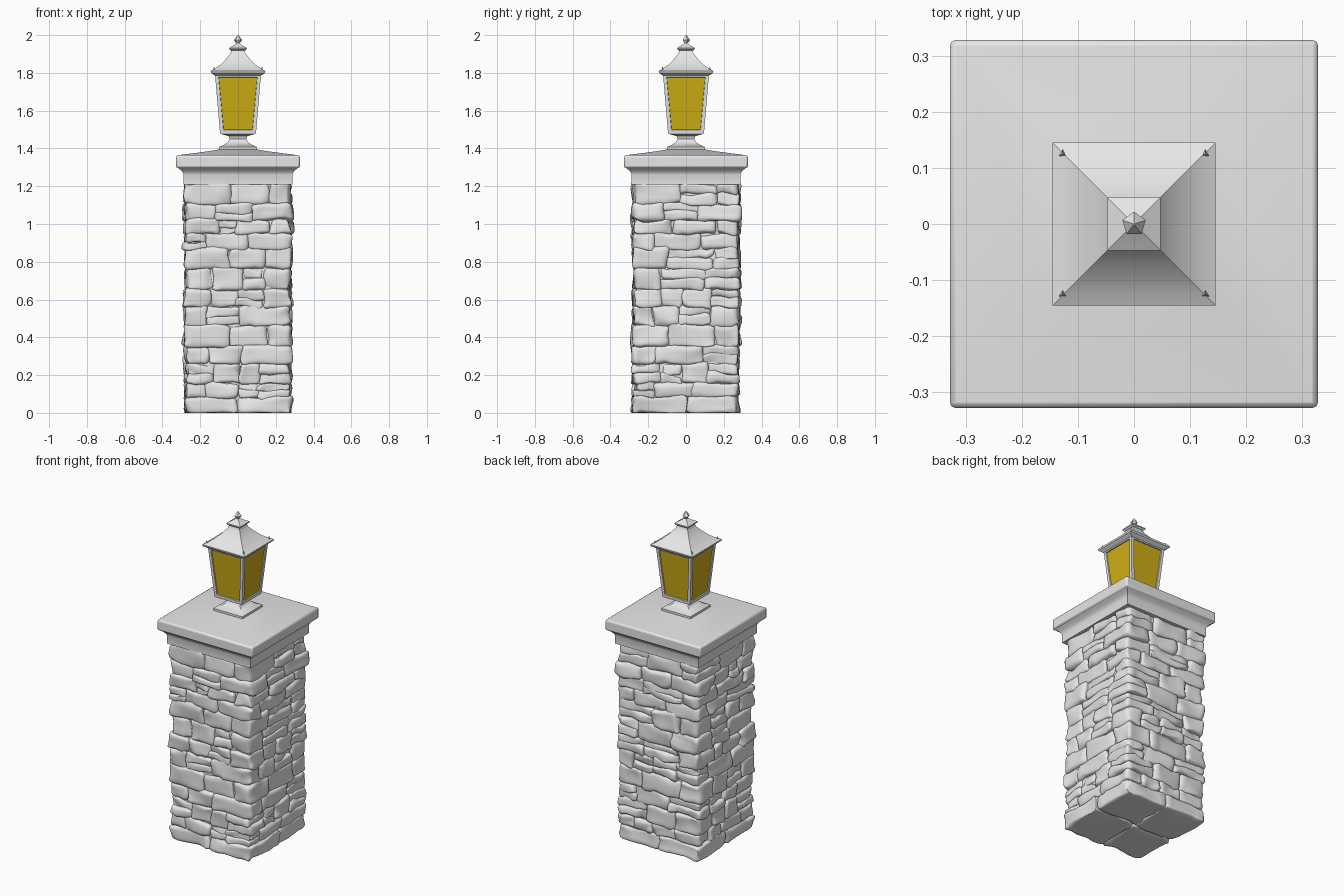
import bpy, bmesh, math, random
from mathutils import Vector, Matrix, noise

random.seed(7)
if "Cube" in bpy.data.objects:
    bpy.data.objects.remove(bpy.data.objects["Cube"], do_unlink=True)


def material(name, colour):
    m = bpy.data.materials.new(name)
    m.use_nodes = True
    m.diffuse_color = (*colour, 1)
    m.node_tree.nodes["Principled BSDF"].inputs["Base Color"].default_value = (*colour, 1)
    return m


GREY = material("pale grey", (0.8, 0.8, 0.8))
AMBER = material("amber glass", (0.64, 0.43, 0.008))


def finish(name, bm, mats=(GREY,), angle=35, bevel=0):
    bmesh.ops.recalc_face_normals(bm, faces=bm.faces[:])
    me = bpy.data.meshes.new(name)
    bm.to_mesh(me)
    bm.free()
    ob = bpy.data.objects.new(name, me)
    bpy.context.collection.objects.link(ob)
    for m in mats:
        me.materials.append(m)
    if bevel:
        mod = ob.modifiers.new("soft edges", 'BEVEL')
        mod.width, mod.segments, mod.limit_method = bevel, 2, 'ANGLE'
    bpy.ops.object.select_all(action='DESELECT')
    ob.select_set(True)
    bpy.context.view_layer.objects.active = ob
    bpy.ops.object.shade_smooth_by_angle(angle=math.radians(angle))


def square_loft(profile):
    """Stack square rings of (half width, height) into a closed solid."""
    bm = bmesh.new()
    rings = [[bm.verts.new((h * sx, h * sy, z)) for sx, sy in
              ((-1, -1), (1, -1), (1, 1), (-1, 1))] for h, z in profile]
    for a, b in zip(rings, rings[1:]):
        for i in range(4):
            j = (i + 1) % 4
            bm.faces.new((a[i], a[j], b[j], b[i]))
    bm.faces.new(rings[0][::-1])
    bm.faces.new(rings[-1])
    return bm


def gridded_cube():
    """A finely divided cube from -1 to 1, the blank for every stone."""
    bm = bmesh.new()
    bmesh.ops.create_cube(bm, size=2)
    bmesh.ops.subdivide_edges(bm, edges=bm.edges[:], cuts=6, use_grid_fill=True)
    me = bpy.data.meshes.new("stone_blank")
    bm.to_mesh(me)
    bm.free()
    return me


def add_stone(bm, blank, lo, hi, turn):
    """A rough rounded block between two corners, turned about z."""
    lo, hi = Vector(lo), Vector(hi)
    centre, half = (lo + hi) / 2, (hi - lo) / 2
    first = len(bm.verts)
    bm.from_mesh(blank)
    bm.verts.ensure_lookup_table()
    seed = Vector([random.uniform(0, 50) for _ in range(3)])
    r = min(0.02, min(half) * 0.6)
    for v in bm.verts[first:]:
        # crowd the grid towards the edges, then round them off
        p = Vector([math.copysign(abs(c) ** 0.55, c) * h for c, h in zip(v.co, half)])
        core = Vector([max(-h + r, min(h - r, c)) for c, h in zip(p, half)])
        if (p - core).length > 1e-6:
            p = core + (p - core).normalized() * r
        p += noise.noise_vector(p * 13 + seed) * 0.018
        p += noise.noise_vector(p * 30 + seed) * 0.004
        v.co = turn @ (p + centre)
        v.co.z = max(0, v.co.z)


# Stone pillar: courses of blocks laid as a pinwheel around a core
TOP, HALF = 1.215, 0.28
blank = gridded_cube()
bm = bmesh.new()
z, course = 0, 0
while z < TOP - 0.01:
    height = random.uniform(0.07, 0.115)
    if TOP - z - height < 0.05:
        height = TOP - z
    depth = HALF if course == 0 else random.uniform(0.1, 0.17)
    length = 2 * HALF - depth
    for side in range(4):
        turn = Matrix.Rotation(side * math.pi / 2, 3, 'Z')
        if course % 2:
            turn = turn @ Matrix.Diagonal((-1, 1, 1))
        count = random.choice((1, 2)) if course == 0 else random.choice((2, 2, 3))
        cuts = [(i + random.uniform(-0.22, 0.22)) / count for i in range(1, count)]
        cuts = [0] + cuts + [1]
        for a, b in zip(cuts, cuts[1:]):
            out = HALF + random.uniform(-0.006, 0.007)
            x0 = -out if a == 0 else -HALF + a * length - 0.004
            x1 = -HALF + b * length + 0.004
            # some blocks are split into two thin ones
            split = random.uniform(0.4, 0.6) if course and random.random() < 0.25 else 1
            middle = z + height * split
            add_stone(bm, blank, (x0, -out, z - 0.005), (x1, depth - HALF, middle + 0.005), turn)
            if split < 1:
                add_stone(bm, blank, (x0, -out + 0.006, middle - 0.005),
                          (x1, depth - HALF, z + height + 0.005), turn)
    z += height
    course += 1
finish("pillar_stones", bm, angle=60)
bpy.data.meshes.remove(blank)
finish("pillar_core", square_loft([(0.262, 0.02), (0.262, 1.22)]))

# Moulded cap stone
finish("cap_neck", square_loft([(0.288, 1.21), (0.288, 1.262), (0.292, 1.272),
                                (0.302, 1.285), (0.318, 1.297), (0.318, 1.31)]))
finish("cap_slab", square_loft([(0.328, 1.297), (0.328, 1.363), (0.15, 1.386),
                                (0.1, 1.395)]), bevel=0.01)

# Lantern foot
finish("lantern_foot", square_loft([(0.1, 1.38), (0.1, 1.408), (0.075, 1.418),
                                    (0.052, 1.435), (0.045, 1.45), (0.05, 1.465),
                                    (0.088, 1.476), (0.088, 1.485)]))

# Lantern body with recessed glass on the four sides
bm = square_loft([(0.095, 1.478), (0.122, 1.795)])
bm.normal_update()
sides = [f for f in bm.faces if abs(f.normal.z) < 0.5]
bmesh.ops.inset_individual(bm, faces=sides, thickness=0.026)
bmesh.ops.inset_individual(bm, faces=sides, thickness=0.002, depth=-0.006)
for f in sides:
    f.material_index = 1
finish("lantern_body", bm, (GREY, AMBER))

# Roof, its small crown and the finial
finish("lantern_roof", square_loft([(0.122, 1.785), (0.143, 1.8), (0.145, 1.81),
                                    (0.125, 1.82), (0.095, 1.842), (0.065, 1.872),
                                    (0.042, 1.9), (0.036, 1.915), (0.036, 1.925)]))
finish("roof_crown", square_loft([(0.038, 1.918), (0.047, 1.926), (0.047, 1.932),
                                  (0.02, 1.948), (0.009, 1.957), (0.009, 1.966)]))
bm = bmesh.new()
for r1, r2, low, high in ((0.01, 0.022, 1.957, 1.974), (0.022, 0.008, 1.974, 1.993),
                          (0.008, 0.002, 1.993, 2.0)):
    bmesh.ops.create_cone(bm, cap_ends=True, segments=5, radius1=r1, radius2=r2,
                          depth=high - low,
                          matrix=Matrix.Translation((0, 0, (low + high) / 2)))
finish("finial", bm, angle=20)

# Little spikes on the eave corners
bm = bmesh.new()
for sx in (-1, 1):
    for sy in (-1, 1):
        bmesh.ops.create_cone(bm, cap_ends=True, segments=3, radius1=0.01, radius2=0.001,
                              depth=0.022,
                              matrix=Matrix.Translation((sx * 0.127, sy * 0.125, 1.822)))
finish("eave_spikes", bm, angle=20)
